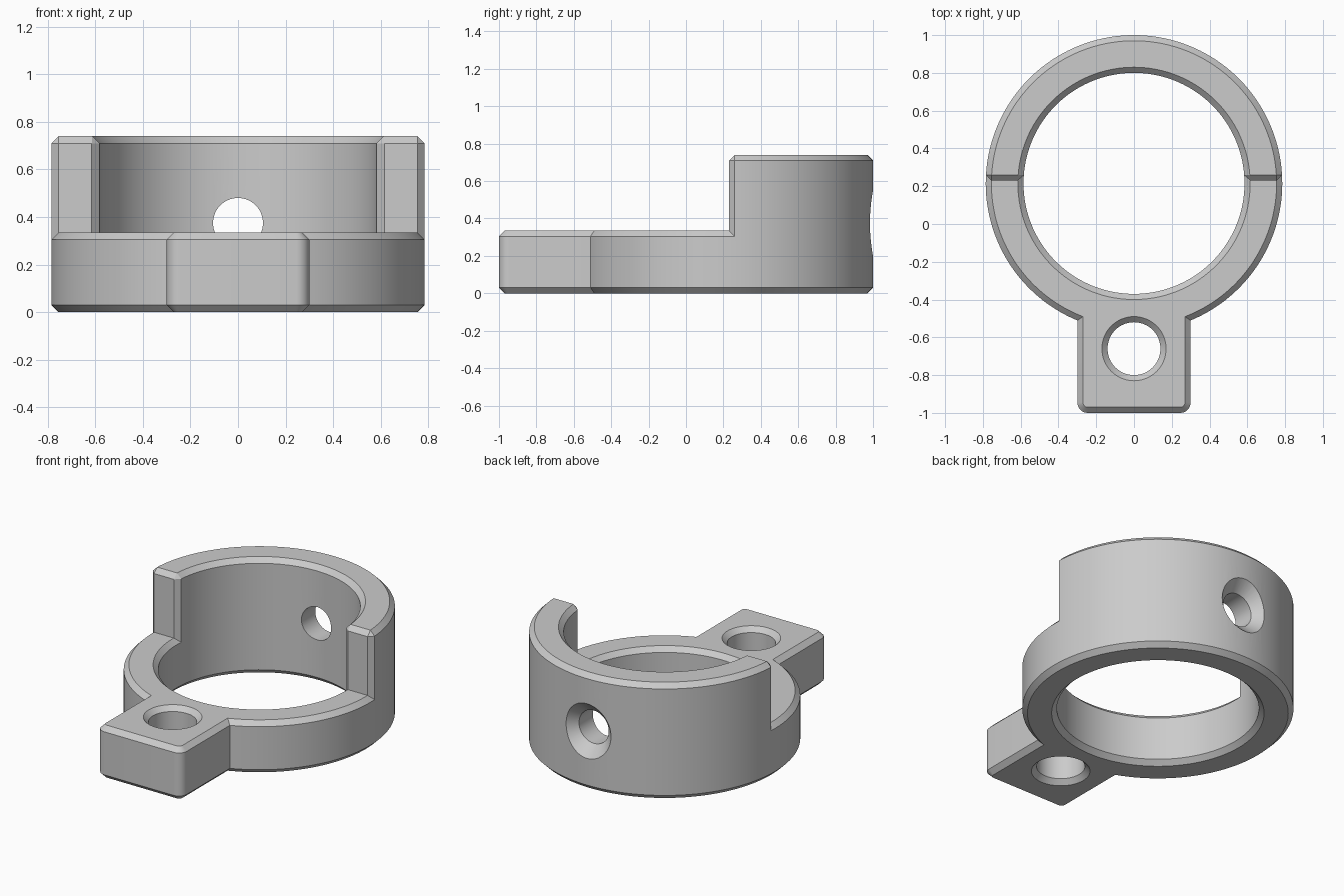
import bpy, bmesh
from math import sin, cos, pi, asin, acos, radians
from mathutils import Matrix

cube = bpy.data.objects.get("Cube")
if cube:
    bpy.data.objects.remove(cube)

CY = 0.215                     # ring centre in y
RO, RI = 0.785, 0.585          # ring radii
C = 0.03                       # chamfer
LOW, HIGH = 0.335, 0.74        # heights of the base and the wall
STEP = 0.23                    # front of the raised wall
N = 72

grey = bpy.data.materials.new("grey plastic")
grey.use_nodes = True
grey.diffuse_color = (0.6, 0.6, 0.6, 1)
grey.node_tree.nodes["Principled BSDF"].inputs["Base Color"].default_value = (0.6, 0.6, 0.6, 1)


def arc(r, a, b, n, cx=0.0, cy=CY):
    return [(cx + r * cos(a + (b - a) * i / n), cy + r * sin(a + (b - a) * i / n))
            for i in range(n + 1)]


def start_angle(r):
    return asin((STEP + C - CY) / r)


def back_arc(r):
    return arc(r, start_angle(r), pi - start_angle(r), N)


def ring_loop(r):
    a = start_angle(r)
    return back_arc(r) + arc(r, pi - a, 2 * pi + a, N)[1:-1]


def loft(name, loops):
    """Solid through a stack of (outline, z) loops with equal point counts."""
    bm = bmesh.new()
    rows = [[bm.verts.new((x, y, z)) for x, y in pts] for pts, z in loops]
    n = len(rows[0])
    for low, up in zip(rows, rows[1:]):
        for i in range(n):
            j = (i + 1) % n
            bm.faces.new((low[i], low[j], up[j], up[i]))
    bm.faces.new(rows[0][::-1])
    bm.faces.new(rows[-1])
    bmesh.ops.remove_doubles(bm, verts=bm.verts, dist=1e-5)
    bmesh.ops.recalc_face_normals(bm, faces=bm.faces)
    mesh = bpy.data.meshes.new(name)
    bm.to_mesh(mesh)
    bm.free()
    mesh.materials.append(grey)
    obj = bpy.data.objects.new(name, mesh)
    bpy.context.collection.objects.link(obj)
    return obj


def combine(target, other, operation):
    mod = target.modifiers.new("combine", 'BOOLEAN')
    mod.operation, mod.solver, mod.object = operation, 'EXACT', other
    bpy.context.view_layer.objects.active = target
    bpy.ops.object.modifier_apply(modifier=mod.name)
    bpy.data.objects.remove(other)


def base_outline(d):
    """Ring with a front tab, moved inward by d."""
    r, w, front, k = RO - d, 0.30 - d, -1 + d, 0.055 - d
    a, joint = start_angle(r), acos(w / r)
    pts = back_arc(r)
    pts += arc(r, pi - a, pi + joint, N // 2)[1:]
    pts += arc(k, pi, 1.5 * pi, 8, -w + k, front + k)
    pts += arc(k, 1.5 * pi, 2 * pi, 8, w - k, front + k)
    pts += arc(r, 2 * pi - joint, 2 * pi + a, N // 2)[:-1]
    return pts


def wall_outline(d, end):
    """Half ring, moved inward by d, with its flat ends at y = end."""
    ro, ri, xo, xi = RO - d, RI + d, RO - C, RI + C
    if d:
        # chamfer corners meet the arc ends
        xo, xi = back_arc(ro)[0][0], back_arc(ri)[0][0]
    return (back_arc(ro) + [(-xo, end), (-xi, end)]
            + back_arc(ri)[::-1] + [(xi, end), (xo, end)])


def hole_cutter(name, loop, r):
    """Through cutter that chamfers both rims of a hole in the base."""
    e = 0.01
    return loft(name, [(loop(r + C + e), -e), (loop(r), C),
                       (loop(r), LOW - C), (loop(r + C + e), LOW + e)])


# Base ring with tab
body = loft("clamp_ring", [(base_outline(C), 0), (base_outline(0), C),
                           (base_outline(0), LOW - C), (base_outline(C), LOW)])
combine(body, hole_cutter("bore_cutter", ring_loop, RI), 'DIFFERENCE')
combine(body, hole_cutter("tab_hole_cutter",
                          lambda r: arc(r, 0, 2 * pi, 64, 0, -0.66)[:-1], 0.14), 'DIFFERENCE')

# Raised back wall
wall = loft("back_wall", [(wall_outline(0, STEP), LOW - C),
                          (wall_outline(0, STEP), HIGH - C),
                          (wall_outline(C, STEP + C), HIGH)])
combine(body, wall, 'UNION')

# Countersunk screw hole through the back
circle = lambda r: arc(r, 0, 2 * pi, 64, 0, 0)[:-1]
screw = loft("screw_hole_cutter", [(circle(0.105), 0.5), (circle(0.105), 0.93),
                                   (circle(0.195), 1.02)])
screw.data.transform(Matrix.Translation((0, 0, 0.375)) @ Matrix.Rotation(-pi / 2, 4, 'X'))
combine(body, screw, 'DIFFERENCE')

# Smooth curves, sharp chamfers
bpy.ops.object.select_all(action='DESELECT')
body.select_set(True)
bpy.context.view_layer.objects.active = body
bpy.ops.object.shade_smooth_by_angle(angle=radians(25))
